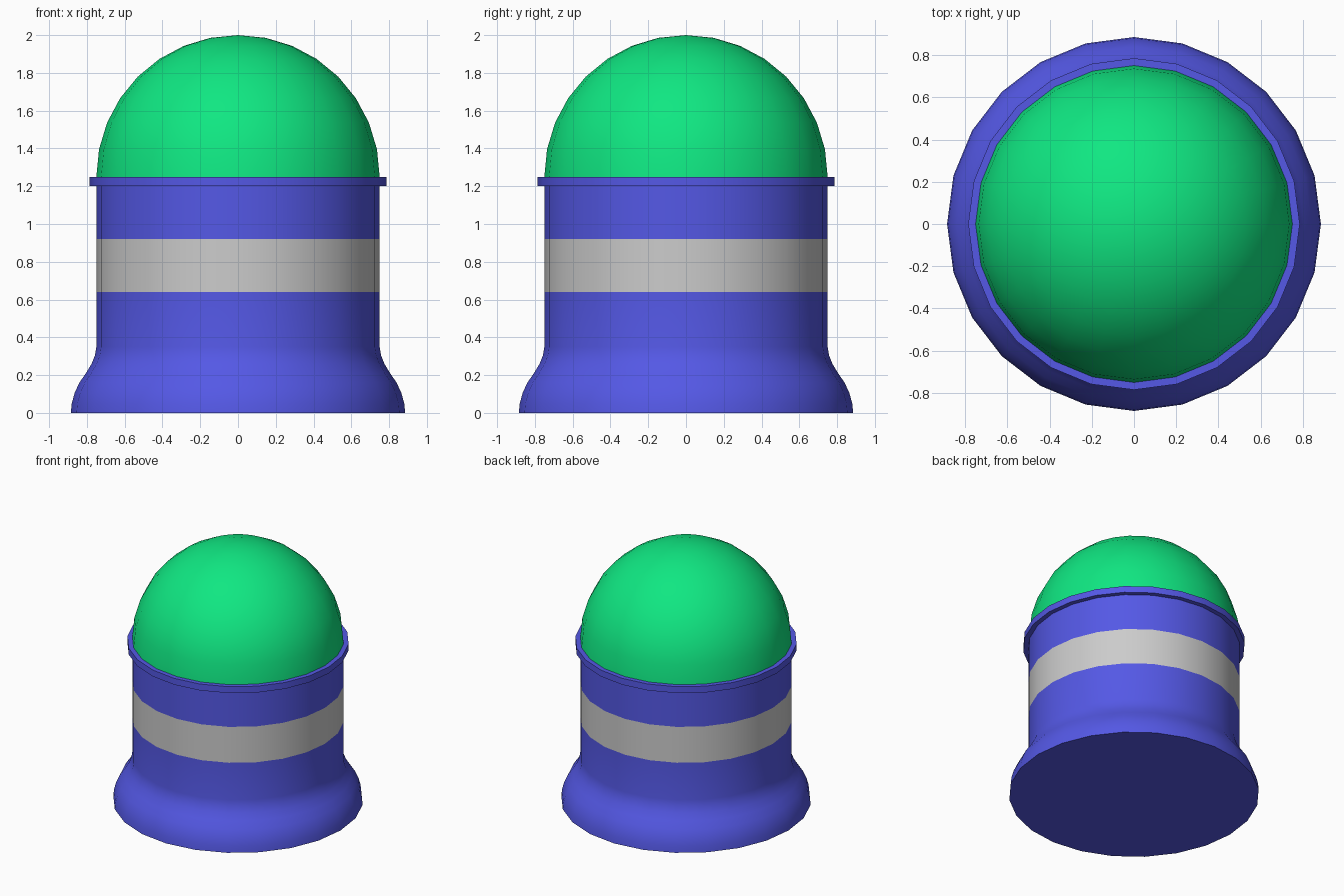
import bpy, bmesh
from math import sin, cos, pi, radians

if "Cube" in bpy.data.objects:
    bpy.data.objects.remove(bpy.data.objects["Cube"])

SIDES = 24
R = 0.75


def material(name, rgb):
    mat = bpy.data.materials.new(name)
    mat.diffuse_color = (*rgb, 1)
    mat.use_nodes = True
    mat.node_tree.nodes["Principled BSDF"].inputs["Base Color"].default_value = mat.diffuse_color
    return mat


def lathe(name, profile, mat=None):
    """Spin an (r, z) profile about z; r = 0 closes the end with a fan."""
    bm = bmesh.new()
    rings = []
    for r, z in profile:
        if r == 0:
            rings.append([bm.verts.new((0, 0, z))] * SIDES)
        else:
            rings.append([bm.verts.new((r * cos(2 * pi * i / SIDES),
                                        r * sin(2 * pi * i / SIDES), z))
                          for i in range(SIDES)])
    for a, b in zip(rings, rings[1:]):
        for i in range(SIDES):
            j = (i + 1) % SIDES
            bm.faces.new(dict.fromkeys((a[i], a[j], b[j], b[i])))
    bmesh.ops.recalc_face_normals(bm, faces=bm.faces)
    mesh = bpy.data.meshes.new(name)
    bm.to_mesh(mesh)
    bm.free()
    obj = bpy.data.objects.new(name, mesh)
    bpy.context.collection.objects.link(obj)
    if mat:
        mesh.materials.append(mat)
    bpy.ops.object.select_all(action='DESELECT')
    obj.select_set(True)
    bpy.context.view_layer.objects.active = obj
    bpy.ops.object.shade_smooth_by_angle(angle=radians(30))
    return obj


blue = material("blue", (0.089, 0.098, 0.787))
green = material("green", (0.005, 0.80, 0.223))

# Flared foot and lower wall, closed underneath
lathe("flared_base", [(0, 0), (0.885, 0), (0.88, 0.05), (0.865, 0.105),
                      (0.84, 0.16), (0.805, 0.21), (0.775, 0.26),
                      (0.757, 0.305), (R, 0.35), (R, 0.64)], blue)

# Plain grey band around the wall
lathe("grey_band", [(R, 0.64), (R, 0.92)])

# Upper wall with its projecting rim
lathe("upper_wall_and_rim", [(R, 0.92), (R, 1.20), (0.785, 1.20),
                             (0.785, 1.25), (R, 1.25)], blue)

# Hemispherical dome
dome = [(R * cos(k * pi / 16), 1.25 + R * sin(k * pi / 16)) for k in range(8)]
lathe("dome", dome + [(0, 2.0)], green)
